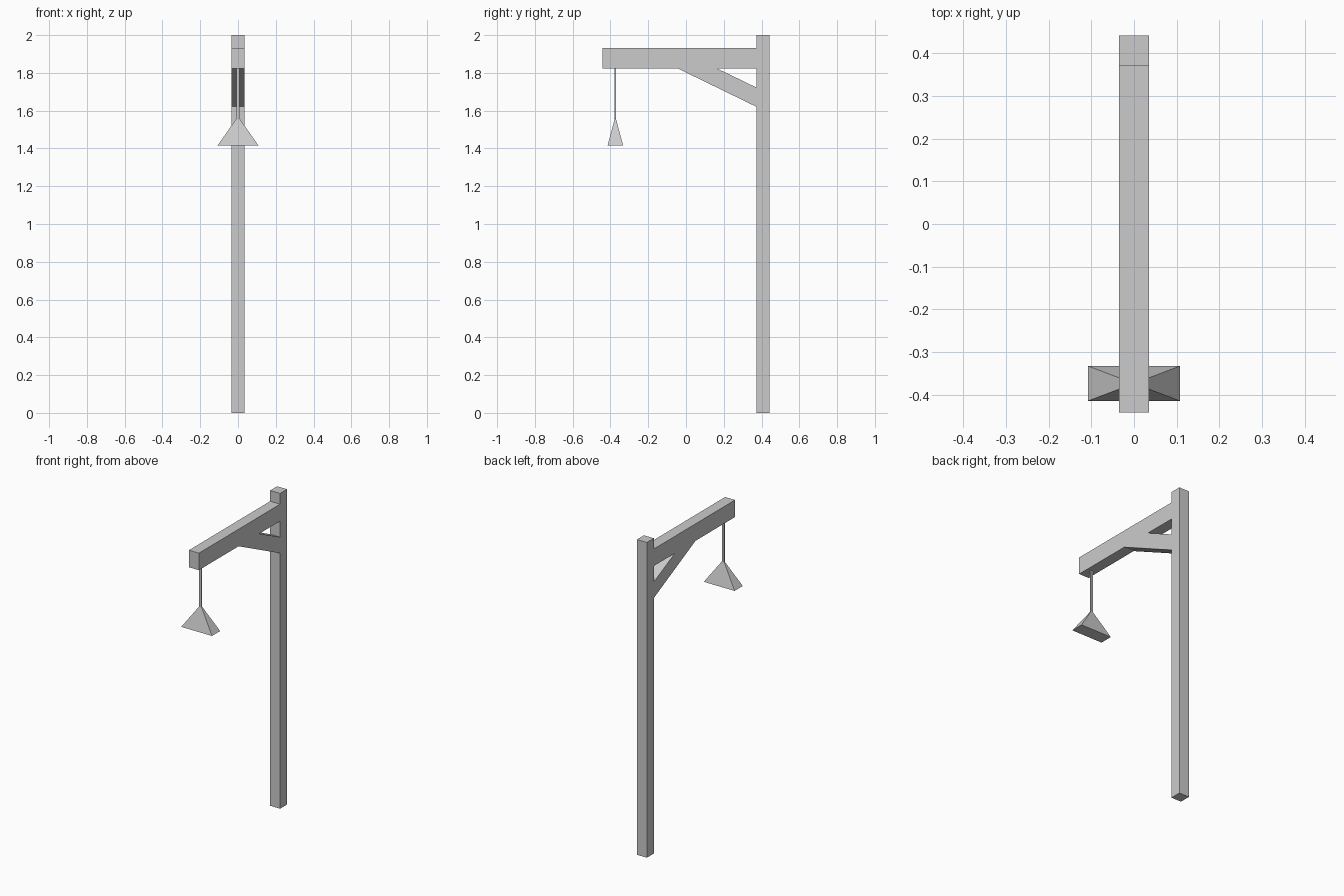
import bpy, bmesh
from math import radians

if "Cube" in bpy.data.objects:
    bpy.data.objects.remove(bpy.data.objects["Cube"])

HALF_W = 0.035     # half thickness of all beams
LAMP_Y = -0.374

grey = bpy.data.materials.new("mid_grey")
grey.diffuse_color = (0.55, 0.55, 0.55, 1)
grey.use_nodes = True
grey.node_tree.nodes["Principled BSDF"].inputs["Base Color"].default_value = grey.diffuse_color

# Frame: post, arm and brace as one side profile (y, z) with a triangular gap
outline = [(0.442, 0), (0.442, 2), (0.372, 2), (0.372, 1.932), (-0.442, 1.932),
           (-0.442, 1.824), (-0.045, 1.824), (0.372, 1.621), (0.372, 0)]
gap = [(0.163, 1.824), (0.372, 1.824), (0.372, 1.723)]

curve = bpy.data.curves.new("frame", 'CURVE')
curve.dimensions = '2D'
curve.fill_mode = 'BOTH'
curve.extrude = HALF_W
for pts in (outline, gap):
    spline = curve.splines.new('POLY')
    spline.points.add(len(pts) - 1)
    for p, (y, z) in zip(spline.points, pts):
        p.co = (y, z, 0, 1)
    spline.use_cyclic_u = True
frame = bpy.data.objects.new("frame", curve)
frame.rotation_euler = (radians(90), 0, radians(90))
bpy.context.collection.objects.link(frame)
bpy.context.view_layer.objects.active = frame
frame.select_set(True)
bpy.ops.object.convert(target='MESH')
frame = bpy.context.object
bm = bmesh.new()
bm.from_mesh(frame.data)
bmesh.ops.remove_doubles(bm, verts=bm.verts, dist=1e-4)
bmesh.ops.recalc_face_normals(bm, faces=bm.faces)
bm.to_mesh(frame.data)
bm.free()
frame.data.shade_flat()
frame.data.materials.clear()
frame.data.materials.append(grey)


def tapered_box(name, z0, z1, bottom, top):
    """Box at the lamp position; bottom and top are (half x, half y)."""
    bm = bmesh.new()
    bmesh.ops.create_cube(bm, size=2)
    for v in bm.verts:
        hx, hy = top if v.co.z > 0 else bottom
        v.co = (v.co.x * hx, LAMP_Y + v.co.y * hy, z1 if v.co.z > 0 else z0)
    mesh = bpy.data.meshes.new(name)
    bm.to_mesh(mesh)
    bm.free()
    mesh.materials.append(grey)
    bpy.context.collection.objects.link(bpy.data.objects.new(name, mesh))


# Hanging rod and wedge-shaped lamp shade
rod = (0.008, 0.004)
tapered_box("lamp_rod", 1.55, 1.824, rod, rod)
tapered_box("lamp_shade", 1.416, 1.558, (0.108, 0.041), (0.008, 0.003))
